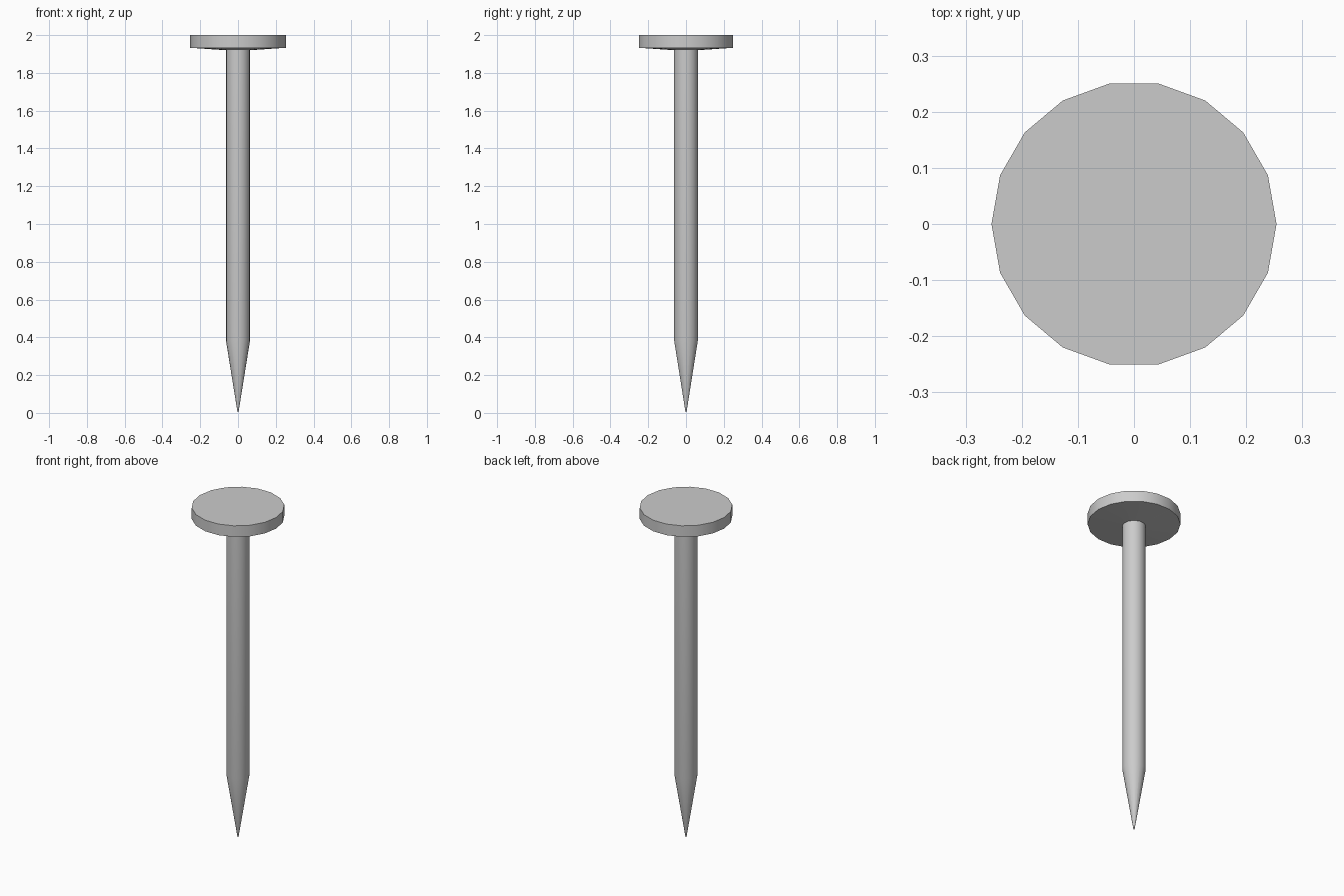
import bpy, bmesh, math

if "Cube" in bpy.data.objects:
    bpy.data.objects.remove(bpy.data.objects["Cube"])

SIDES = 18


def lathe(name, profile):
    """Revolve (radius, z) points around z; radius 0 becomes a single pole."""
    bm = bmesh.new()
    rings = []
    for r, z in profile:
        if r == 0:
            rings.append([bm.verts.new((0, 0, z))] * SIDES)
        else:
            rings.append([bm.verts.new((r * math.cos(math.tau * i / SIDES),
                                        r * math.sin(math.tau * i / SIDES), z))
                          for i in range(SIDES)])
    for a, b in zip(rings, rings[1:]):
        for i in range(SIDES):
            j = (i + 1) % SIDES
            quad = list(dict.fromkeys((a[i], a[j], b[j], b[i])))
            bm.faces.new(quad)
    mesh = bpy.data.meshes.new(name)
    bm.to_mesh(mesh)
    bm.free()
    ob = bpy.data.objects.new(name, mesh)
    bpy.context.collection.objects.link(ob)
    bpy.ops.object.select_all(action='DESELECT')
    ob.select_set(True)
    bpy.context.view_layer.objects.active = ob
    bpy.ops.object.shade_smooth_by_angle(angle=math.radians(30))
    return ob


# Pointed shank, open where it meets the head
lathe("shank", [(0, 0), (0.004, 0.012), (0.064, 0.385), (0.064, 1.92)])

# Flat disc head with a slightly coned underside
lathe("head", [(0.064, 1.92), (0.254, 1.933), (0.254, 2.0), (0, 2.0)])
